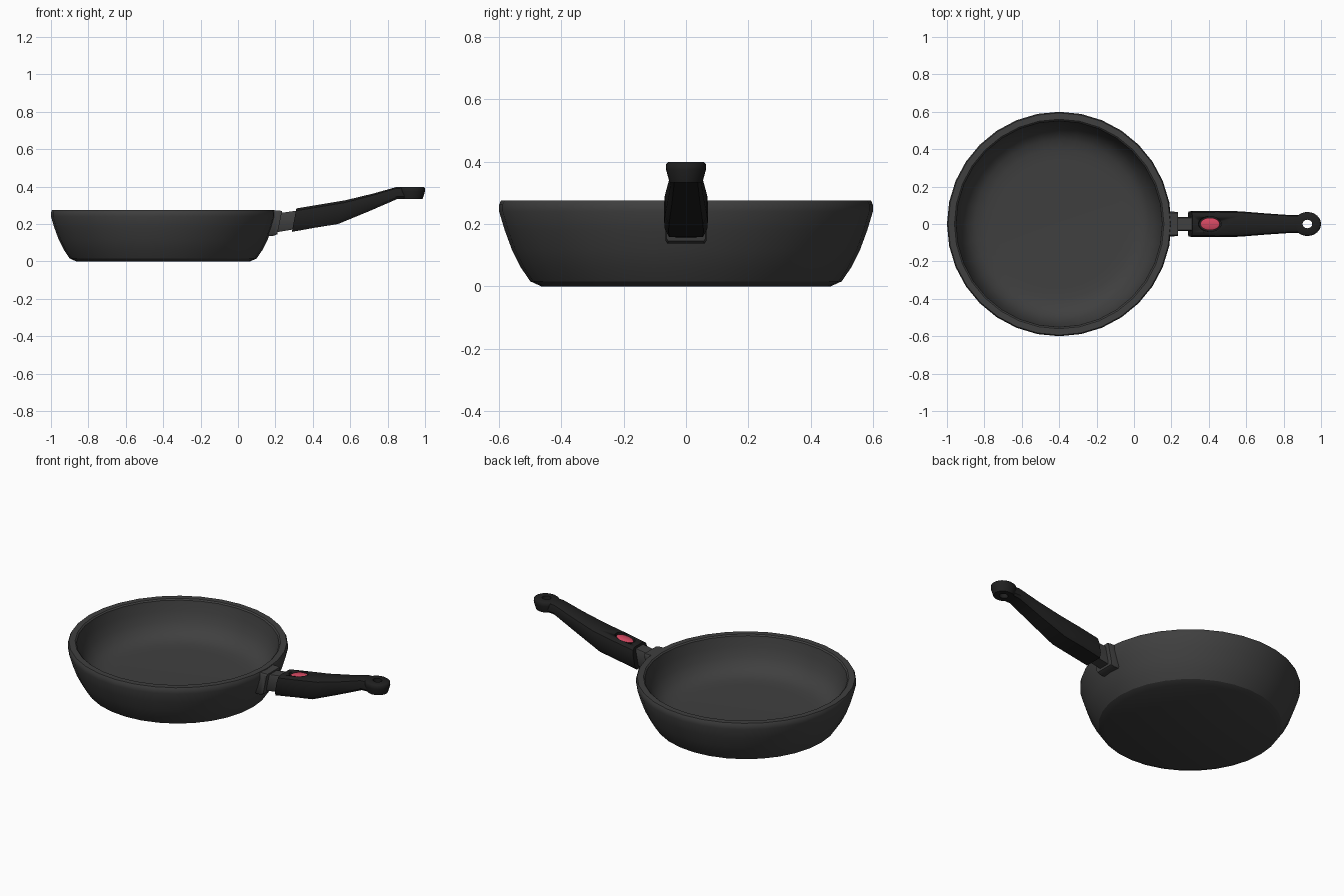
import bpy, bmesh, math
from mathutils import Matrix

if "Cube" in bpy.data.objects:
    bpy.data.objects.remove(bpy.data.objects["Cube"])


def material(name, rgb):
    m = bpy.data.materials.new(name)
    m.diffuse_color = (*rgb, 1)
    m.use_nodes = True
    m.node_tree.nodes["Principled BSDF"].inputs["Base Color"].default_value = m.diffuse_color
    return m


GREY = material("pan grey", (0.05, 0.05, 0.05))
BLACK = material("handle black", (0.014, 0.014, 0.014))
RED = material("button red", (0.66, 0.065, 0.12))


def finish(name, bm, mat, angle=35):
    bmesh.ops.recalc_face_normals(bm, faces=bm.faces)
    mesh = bpy.data.meshes.new(name)
    bm.to_mesh(mesh)
    bm.free()
    ob = bpy.data.objects.new(name, mesh)
    bpy.context.collection.objects.link(ob)
    mesh.materials.append(mat)
    bpy.ops.object.select_all(action='DESELECT')
    bpy.context.view_layer.objects.active = ob
    ob.select_set(True)
    bpy.ops.object.shade_smooth_by_angle(angle=math.radians(angle))
    return ob


def bridge(bm, a, b):
    n = len(a)
    for i in range(n):
        j = (i + 1) % n
        bm.faces.new((a[i], a[j], b[j], b[i]))


def lathe(name, profile, centre, sides, mat, closed=False, squash=1.0, angle=35):
    """Revolve (radius, z) points; open profiles get end caps."""
    bm = bmesh.new()
    rings = []
    for r, z in profile:
        rings.append([bm.verts.new((centre[0] + r * math.cos(2 * math.pi * i / sides),
                                    r * squash * math.sin(2 * math.pi * i / sides), z))
                      for i in range(sides)])
    for a, b in zip(rings, rings[1:]):
        bridge(bm, a, b)
    if closed:
        bridge(bm, rings[-1], rings[0])
    else:
        bm.faces.new(rings[0])
        bm.faces.new(rings[-1])
    return finish(name, bm, mat, angle)


def loft(name, sections, outline, mat, angle=35):
    """Sections are (x top, z top, x bottom, z bottom, half width);
    outline is (width factor, height factor) for one side, bottom to top."""
    loop = outline + [(-w, h) for w, h in reversed(outline)]
    bm = bmesh.new()
    rings = []
    for xt, zt, xb, zb, w in sections:
        rings.append([bm.verts.new((xb + (xt - xb) * h, w * f, zb + (zt - zb) * h))
                      for f, h in loop])
    for a, b in zip(rings, rings[1:]):
        bridge(bm, a, b)
    bm.faces.new(rings[0])
    bm.faces.new(rings[-1])
    return finish(name, bm, mat, angle)


# Pan bowl: outside wall, rim, inside wall and floor
lathe("pan_bowl", [(0.465, 0), (0.5, 0.016), (0.53, 0.06), (0.558, 0.115), (0.582, 0.18),
                   (0.6, 0.24), (0.6, 0.262), (0.594, 0.275), (0.56, 0.275), (0.552, 0.268),
                   (0.54, 0.21), (0.52, 0.155), (0.49, 0.112), (0.45, 0.086), (0.4, 0.075),
                   (0.34, 0.072)], (-0.4, 0), 32, GREY, angle=28)

# Bracket plate on the wall and the neck behind the handle
BOX = [(0.9, 0), (1, 0.07), (1, 0.93), (0.9, 1)]
loft("bracket_plate", [(0.185, 0.272, 0.155, 0.137, 0.066), (0.215, 0.272, 0.19, 0.137, 0.066),
                       (0.236, 0.27, 0.21, 0.145, 0.063)], BOX, GREY)
loft("handle_neck", [(0.22, 0.258, 0.2, 0.155, 0.037), (0.34, 0.275, 0.32, 0.175, 0.037)],
     BOX, GREY)

# Handle grip
GRIP = [(0.8, 0), (1, 0.2), (1, 0.72), (0.9, 0.9), (0.65, 1)]
handle = loft("handle_grip", [(0.312, 0.283, 0.288, 0.158, 0.068), (0.45, 0.306, 0.41, 0.18, 0.07),
                              (0.575, 0.327, 0.535, 0.2, 0.068), (0.72, 0.362, 0.7, 0.268, 0.056),
                              (0.845, 0.397, 0.85, 0.333, 0.047),
                              (0.89, 0.398, 0.89, 0.335, 0.047)], GRIP, BLACK)

# Hanging eye at the handle end
lathe("hanging_eye", [(0.06, 0.334), (0.073, 0.375), (0.072, 0.393), (0.064, 0.399),
                      (0.026, 0.399), (0.026, 0.334)],
      (0.927, 0), 24, BLACK, closed=True, squash=0.88, angle=60)

# Release button in an oval recess, tilted with the handle top
tilt = Matrix.Translation((0.405, 0, 0.298)) @ Matrix.Rotation(math.radians(-10), 4, 'Y')
cutter = lathe("recess_cutter", [(0.062, -0.018), (0.062, 0.05)], (0, 0), 24, BLACK, squash=0.65)
cutter.matrix_world = tilt
cutter.hide_render = True
cutter.hide_set(True)
cut = handle.modifiers.new("recess", 'BOOLEAN')
cut.operation = 'DIFFERENCE'
cut.object = cutter
cut.solver = 'EXACT'

button = lathe("release_button", [(0.052, -0.024), (0.052, -0.006), (0.04, -0.001)],
               (0, 0), 24, RED, squash=0.64)
button.matrix_world = tilt
